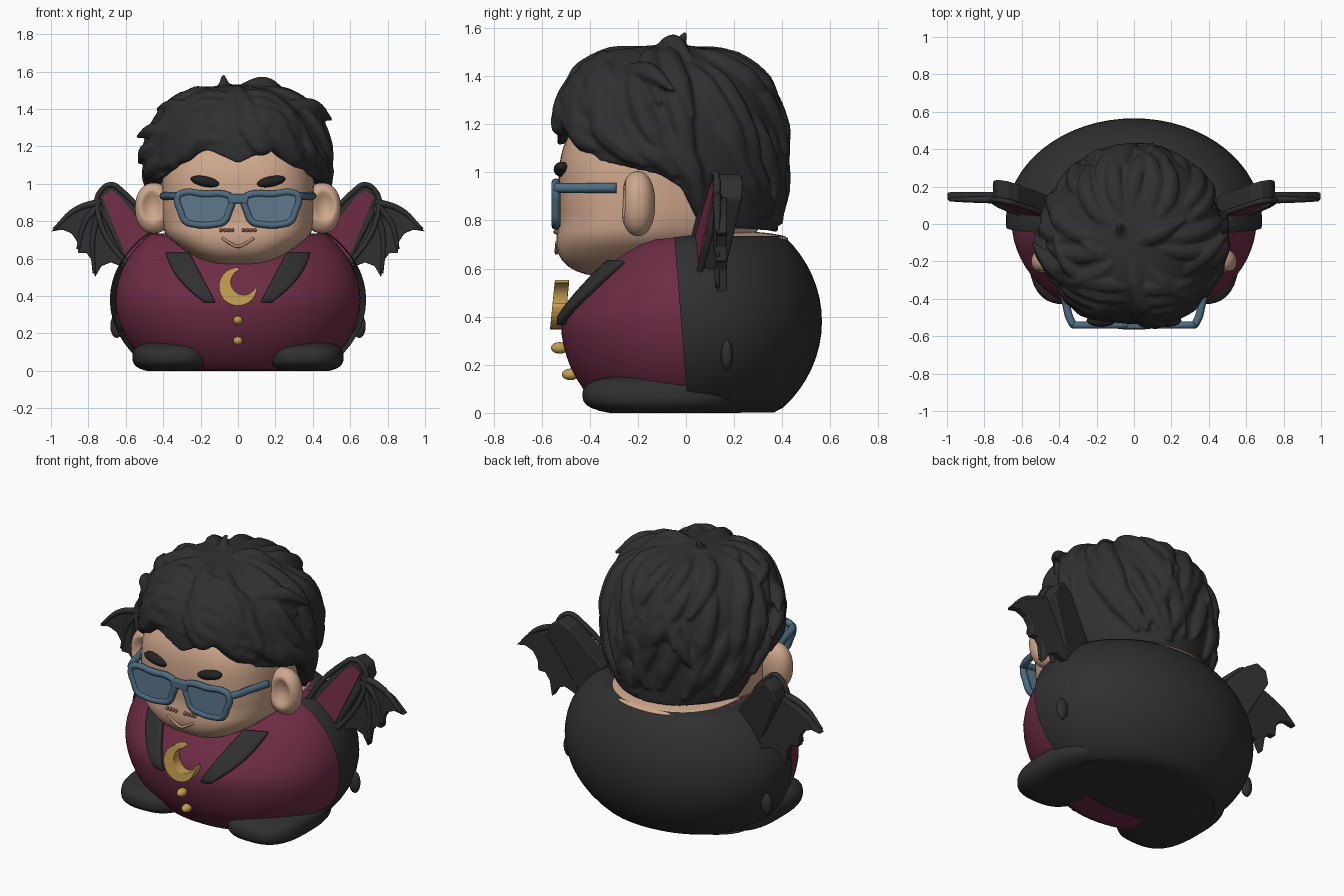
import bpy, bmesh, math, random
from mathutils import Vector, Matrix

cube = bpy.data.objects.get("Cube")
if cube:
    bpy.data.objects.remove(cube)
random.seed(4)


def material(name, r, g, b):
    m = bpy.data.materials.new(name)
    m.use_nodes = True
    m.diffuse_color = (r, g, b, 1)
    m.node_tree.nodes["Principled BSDF"].inputs["Base Color"].default_value = (r, g, b, 1)
    return m


BLACK = material("soft black", .029, .029, .029)
BROW = material("brow black", .016, .016, .016)
SKIN = material("skin", .62, .385, .26)
LIP = material("lip", .50, .27, .17)
DOT = material("stubble brown", .25, .11, .07)
WINE = material("wine red", .155, .025, .058)
GOLD = material("gold", .55, .34, .08)
FRAME = material("frame blue", .075, .15, .22)
LENS = material("lens blue", .11, .19, .27)


def finish(name, bm, mat, smooth=True):
    bmesh.ops.recalc_face_normals(bm, faces=bm.faces)
    mesh = bpy.data.meshes.new(name)
    bm.to_mesh(mesh)
    bm.free()
    mesh.materials.append(mat)
    for p in mesh.polygons:
        p.use_smooth = smooth
    ob = bpy.data.objects.new(name, mesh)
    bpy.context.collection.objects.link(ob)
    return ob


def blob(name, centre, radii, mat, power=2, deform=None, rot=0, cape_cut=False, segs=48):
    """Superellipsoid with an optional per-vertex deform."""
    bm = bmesh.new()
    bmesh.ops.create_uvsphere(bm, u_segments=segs, v_segments=segs // 2, radius=1)
    turn = Matrix.Rotation(rot, 3, 'Y')
    for v in bm.verts:
        d = v.co / sum(abs(c) ** power for c in v.co) ** (1 / power)
        p = turn @ Vector(d[i] * radii[i] for i in range(3)) + Vector(centre)
        v.co = deform(p) if deform else p
    if cape_cut:
        bmesh.ops.bisect_plane(bm, geom=bm.verts[:] + bm.edges[:] + bm.faces[:],
                               plane_co=(0, .01, 0), plane_no=(0, 1, .08), clear_inner=True)
    return finish(name, bm, mat)


def tube(name, paths, radius, mat, cyclic=False, radii=None):
    """Round tubes along smooth paths, turned into one mesh."""
    cu = bpy.data.curves.new(name, 'CURVE')
    cu.dimensions = '3D'
    cu.bevel_depth, cu.bevel_resolution, cu.resolution_u = radius, 2, 6
    cu.use_fill_caps = True
    for path in paths:
        sp = cu.splines.new('BEZIER')
        sp.bezier_points.add(len(path) - 1)
        sp.use_cyclic_u = cyclic
        for i, (bp, co) in enumerate(zip(sp.bezier_points, path)):
            bp.co = co
            bp.handle_left_type = bp.handle_right_type = 'AUTO'
            bp.radius = radii[i] if radii else 1
    tmp = bpy.data.objects.new(name + " path", cu)
    bpy.context.collection.objects.link(tmp)
    bpy.context.view_layer.update()
    mesh = bpy.data.meshes.new_from_object(tmp.evaluated_get(bpy.context.evaluated_depsgraph_get()))
    bpy.data.objects.remove(tmp)
    bm = bmesh.new()
    bm.from_mesh(mesh)
    bmesh.ops.remove_doubles(bm, verts=bm.verts, dist=.0001)
    return finish(name, bm, mat)


def skew(x, z, yaw, lean):
    return yaw * (x - .6) + lean * (z - .8)


def plate(name, pts, y0, y1, mat, side=1, yaw=0, lean=0, bevel=0.0):
    """Outline in x and z, extruded from y0 to y1; yaw and lean skew it backwards."""
    bm = bmesh.new()
    rings = [[bm.verts.new((side * x, y + skew(x, z, yaw, lean), z)) for x, z in pts] for y in (y0, y1)]
    bm.faces.new(rings[0])
    bm.faces.new(rings[1])
    n = len(pts)
    for i in range(n):
        j = (i + 1) % n
        bm.faces.new((rings[0][i], rings[0][j], rings[1][j], rings[1][i]))
    ob = finish(name, bm, mat, False)
    if bevel:
        mod = ob.modifiers.new("Bevel", 'BEVEL')
        mod.width, mod.segments = bevel, 3
    return ob


# Body: wine shirt in front, slightly larger black cape behind
def body_shape(floor):
    def f(p):
        if p.y < 0 and p.z > .4:
            p.y = .02 + (p.y - .02) * (1.4 - p.z)
        p.z = min(max(p.z, floor), .735 + .12 * min(p.y, 0))
        return p
    return f


blob("shirt", (0, .02, .38), (.655, .54, .5), WINE, deform=body_shape(.004), segs=64)
blob("cape", (0, .02, .38), (.685, .545, .505), BLACK, deform=body_shape(.002), cape_cut=True, segs=64)
blob("sole", (0, .08, .003), (.46, .25, .003), BLACK)
blob("neck", (0, .03, .722), (.38, .395, .038), SKIN, power=2.2)


def body_front(x, z):
    k = max(0, 1 - ((z - .38) / .5) ** 2 - (x / .655) ** 2)
    return .02 - .54 * math.sqrt(k) * (1 - max(0, z - .4))


# Head: boxy face, tapered jaw, narrower behind
def jaw(p):
    p.x *= (1 - 1.7 * max(0, .73 - p.z)) * (1 - .5 * max(0, p.y + .1))
    p.y -= .45 * max(0, .8 - p.z)
    return p


def ear_dent(p):
    d = ((abs(p.x) - .46) / .06) ** 2 + ((p.z - .88) / .085) ** 2
    if p.y < -.2 and d < 1:
        p.y += .045 * (1 - d)
    return p


def flat_bottom(p):
    p.z = max(p.z, 0)
    return p


blob("head", (0, -.1, .92), (.41, .43, .36), SKIN, power=3, deform=jaw, segs=64)
tube("smile", [[(-.085, -.535, .71), (-.03, -.538, .675), (0, -.538, .665), (.03, -.538, .675),
                (.085, -.535, .71)]], .008, LIP)
plate("glasses_bridge", [(-.06, .945), (.06, .945), (.05, .895), (-.05, .895)], -.56, -.525, FRAME, bevel=.008)

for s, side in ((1, "left"), (-1, "right")):
    blob(side + "_ear", (s * .45, -.2, .87), (.10, .072, .135), SKIN, power=2.2, deform=ear_dent)
    blob(side + "_brow", (s * .175, -.515, 1.012), (.08, .035, .028), BROW, rot=-.2 * s, segs=24)
    for i in range(4):
        blob(side + "_stubble", (s * (.03 + .02 * i), -.539 + .001 * i, .752), (.01, .012, .01), DOT, segs=12)

    # Glasses
    lens = [(.035, .92), (.06, .94), (.18, .945), (.30, .95), (.322, .93), (.305, .85), (.28, .80),
            (.24, .785), (.12, .785), (.075, .80), (.05, .85)]
    plate(side + "_lens", lens, -.548, -.54, LENS, s)
    tube(side + "_lens_rim", [[(s * x, -.541, z) for x, z in lens]], .019, FRAME, cyclic=True)
    tube(side + "_temple", [[(s * .325, -.54, .935), (s * .345, -.50, .935), (s * .365, -.42, .935),
                             (s * .40, -.29, .935)]], .021, FRAME)

    # Feet and hip nubs
    blob(side + "_foot", (s * .35, -.11, .075), (.215, .32, .085), BLACK, power=2.8, deform=flat_bottom)
    blob(side + "_hip_nub", (s * .648, .17, .24), (.035, .025, .065), BLACK, segs=16)

    # Lapels laid over the shirt
    bm = bmesh.new()
    rows = []
    for i in range(9):
        t = i / 8
        xi, xo = .26 - .14 * t, .385 - .205 * t + .04 * math.sin(math.pi * t)
        z = .63 - .265 * t
        rows.append([bm.verts.new((s * x, body_front(x, z) - .014, z))
                     for x in (xi + (xo - xi) * j / 4 for j in range(5))])
    for a, b in zip(rows, rows[1:]):
        for j in range(4):
            bm.faces.new((a[j], a[j + 1], b[j + 1], b[j]))
    lapel = finish(side + "_lapel", bm, BLACK)
    mod = lapel.modifiers.new("Thickness", 'SOLIDIFY')
    mod.thickness, mod.offset = .03, 0
    mod = lapel.modifiers.new("Bevel", 'BEVEL')
    mod.width = .006

    # Wings: thick inner panel with wine lining, thin outer bat wing with ribs
    inner = [(.42, .66), (.45, .75), (.62, .96), (.68, .995), (.735, .96), (.755, .89), (.60, .58), (.52, .53)]
    lining = [(.435, .68), (.63, .93), (.68, .965), (.725, .93), (.59, .595), (.53, .55)]
    plate(side + "_wing_panel", inner, .08, .19, BLACK, s, .22, .12, .012)
    plate(side + "_wing_lining", lining, .072, .0805, WINE, s, .22, .12)
    tube(side + "_wing_rim", [[(s * x, .08 + skew(x, z, .22, .12), z) for x, z in inner]], .015, BLACK, cyclic=True)
    bat = [(.62, .92), (.74, .90), (.83, .865), (.92, .82), (1, .745), (.94, .755), (.89, .735), (.86, .69),
           (.855, .63), (.81, .63), (.78, .59), (.765, .50), (.73, .56), (.68, .58), (.60, .55)]
    plate(side + "_bat_wing", bat, .125, .17, BLACK, s, bevel=.006)
    ribs = [[(.73, .905), (.87, .86), (.985, .755)],
            [(.74, .89), (.82, .79), (.855, .65)],
            [(.73, .88), (.775, .72), (.768, .52)]]
    tube(side + "_wing_ribs", [[(s * x, .13, z) for x, z in r] for r in ribs], .016, BLACK, radii=(1.3, 1, .6))

# Crescent brooch and buttons
moon = []
for r, cx, cz, a0, a1 in ((.103, 0, .45, 90, 355), (.068, .031, .474, 345, 105)):
    for i in range(25):
        a = math.radians(a0 + (a1 - a0) * i / 24)
        moon.append((cx + r * math.cos(a), cz + r * math.sin(a)))
plate("crescent", moon, -.46, -.52, GOLD, lean=.1, bevel=.012)
for z, y in ((.27, -.525), (.16, -.48)):
    blob("button", (0, y, z), (.026, .036, .024), GOLD, segs=24)

# Hair cap: a dome down to a hairline that varies around the head
LINE = [(0, 1.11), (20, 1.18), (35, 1.14), (50, 1.05), (85, .99), (97, .93), (108, .77), (181, .75)]


def hairline(deg):
    deg = abs((deg + 180) % 360 - 180)
    for (a, za), (b, zb) in zip(LINE, LINE[1:]):
        if a <= deg <= b:
            return za + (zb - za) * (deg - a) / (b - a)


def hair_point(deg, t, out=0.0):
    low = hairline(deg)
    mid = max(1.12, low + .03)
    c = s = 1
    if t < .6:
        a = math.radians(t * 150)
        c, s = math.cos(a), math.sin(a)
        z = mid + (1.53 - mid) * c ** .9
    else:
        c, z = 0, mid + (low - mid) * (t - .6) / .4
    drop = max(0, (1.1 - z) / .35) ** 2
    f = math.radians(deg)
    return Vector(((.475 + out) * s ** .85 * (1 - .14 * drop) * math.sin(f),
                   -.07 - (.465 + out) * s ** .85 * (1 - .03 * drop) * math.cos(f), z + out * c))


bm = bmesh.new()
rings = []
COLS, ROWS = 120, 30
for i in range(ROWS + 1):
    t = max(i / ROWS, .002)
    rings.append([bm.verts.new(hair_point(j * 360 / COLS, t)) for j in range(COLS)])
rings.append([bm.verts.new((v.co.x * .8, -.07 + (v.co.y + .07) * .8, v.co.z + .02)) for v in rings[-1]])
for a, b in zip(rings, rings[1:]):
    for j in range(COLS):
        k = (j + 1) % COLS
        bm.faces.new((a[j], a[k], b[k], b[j]))
bm.faces.new(rings[0])
bm.faces.new(rings[-1])
hair = finish("hair", bm, BLACK)

# Layered locks sweeping down and around, plus a fringe parted in the middle
locks = []
for start, end, count in ((.06, .5, 12), (.22, .75, 18), (.42, .95, 24)):
    for i in range(count):
        d = 360 * (i + random.uniform(-.3, .3)) / count
        sweep = random.uniform(15, 40) * (1 if d < 180 else -1)
        a, b = start + random.uniform(-.05, .05), end + random.uniform(-.06, .02)
        if min(d, 360 - d) < 40:
            b = min(b, .7)
        locks.append([hair_point(d + sweep * u, a + (b - a) * u, -.02 + .032 * u * u) for u in (0, .35, .7, 1)])
fringe = [[hair_point(s * (3 + 62 * u) - 5, .22 + .08 * k + .2 * u * u, -.02 - .02 * (u - .6) ** 2)
           for u in (0, .35, .7, 1)] for s in (1, -1) for k in range(5)]

# Stray tufts on the outline
tufts = [[(.06, -.1, 1.46), (-.06, -.05, 1.50), (-.08, 0, 1.58)],
         [(-.1, -.2, 1.45), (-.22, -.14, 1.48), (-.30, -.04, 1.47)],
         [(-.2, -.32, 1.39), (-.35, -.22, 1.41), (-.43, -.08, 1.40)],
         [(-.36, -.3, 1.27), (-.46, -.2, 1.28), (-.54, -.1, 1.25)],
         [(-.42, -.25, 1.20), (-.49, -.15, 1.17), (-.53, -.05, 1.11)],
         [(.0, -.1, 1.47), (.14, -.05, 1.53), (.27, .02, 1.47)],
         [(.25, -.25, 1.40), (.40, -.15, 1.41), (.50, -.05, 1.34)],
         [(.05, .27, 1.28), (.08, .36, 1.26), (.1, .43, 1.16)],
         [(-.15, .25, 1.25), (-.17, .34, 1.22), (-.2, .40, 1.12)]]
parts = [hair,
         tube("locks", locks, .05, BLACK, radii=(.4, 1, 1, .3)),
         tube("fringe", fringe, .055, BLACK, radii=(.6, 1, 1, .4)),
         tube("tufts", tufts, .05, BLACK, radii=(1, .9, .2))]

# Merge all hair into one soft sculpted mass
bpy.ops.object.select_all(action='DESELECT')
for ob in parts:
    ob.select_set(True)
bpy.context.view_layer.objects.active = hair
bpy.ops.object.join()
mod = hair.modifiers.new("Merge", 'REMESH')
mod.mode, mod.voxel_size, mod.use_smooth_shade = 'VOXEL', .01, True
mod = hair.modifiers.new("Soften", 'SMOOTH')
mod.factor, mod.iterations = .5, 2
